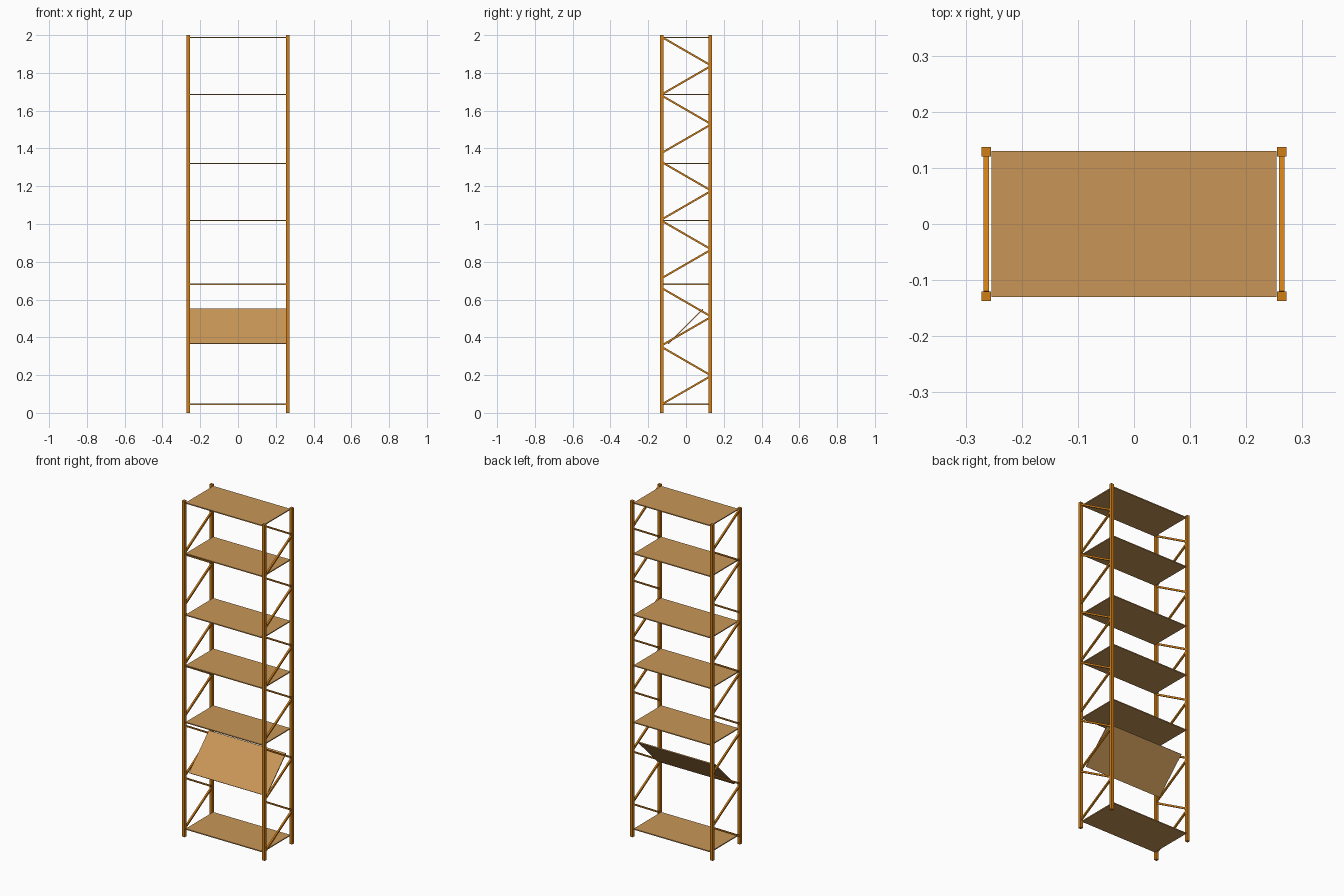
import bpy
import math
from mathutils import Vector, Matrix

if "Cube" in bpy.data.objects:
    bpy.data.objects.remove(bpy.data.objects["Cube"])


def material(name, rgb):
    m = bpy.data.materials.new(name)
    m.diffuse_color = (*rgb, 1)
    m.use_nodes = True
    m.node_tree.nodes["Principled BSDF"].inputs["Base Color"].default_value = m.diffuse_color
    return m


ORANGE = material("orange wood", (0.63, 0.21, 0.009))
TAN = material("tan board", (0.58, 0.305, 0.095))


def box(name, size, loc, mat, tilt=0.0):
    """Flat-sided box, tilted about the x axis."""
    bpy.ops.mesh.primitive_cube_add(size=1)
    ob = bpy.context.object
    ob.name = name
    ob.data.transform(Matrix.Translation(loc) @ Matrix.Rotation(tilt, 4, 'X')
                      @ Matrix.Diagonal((*size, 1)))
    ob.data.materials.append(mat)
    return ob


PX, PY, POST = 0.2635, 0.1285, 0.017

# Corner posts
for sx in (-1, 1):
    for sy, label in ((-1, "front"), (1, "back")):
        box(f"{label}_post", (POST, POST, 2), (sx * PX, sy * PY, 1), ORANGE)

# Level shelves
for z in (0.046, 0.681, 1.019, 1.32, 1.685, 1.987):
    box("shelf", (0.508, 0.26, 0.006), (0, 0, z), TAN)

# Display shelf, tilted with its back edge up
box("tilted_shelf", (0.508, 0.26, 0.006), (0, -0.003, 0.458), TAN, math.radians(45))

# Zigzag side braces: each pair runs front-top, back-middle, front-bottom
for sx in (-1, 1):
    for mid in (0.197, 0.509, 0.865, 1.176, 1.528, 1.838):
        for s in (-1, 1):
            a = Vector((-0.122, mid + s * 0.148))
            b = Vector((0.124, mid + s * 0.006))
            d, c = b - a, (a + b) / 2
            box("side_brace", (0.01, d.length, 0.01), (sx * PX, c.x, c.y),
                ORANGE, math.atan2(d.y, d.x))
